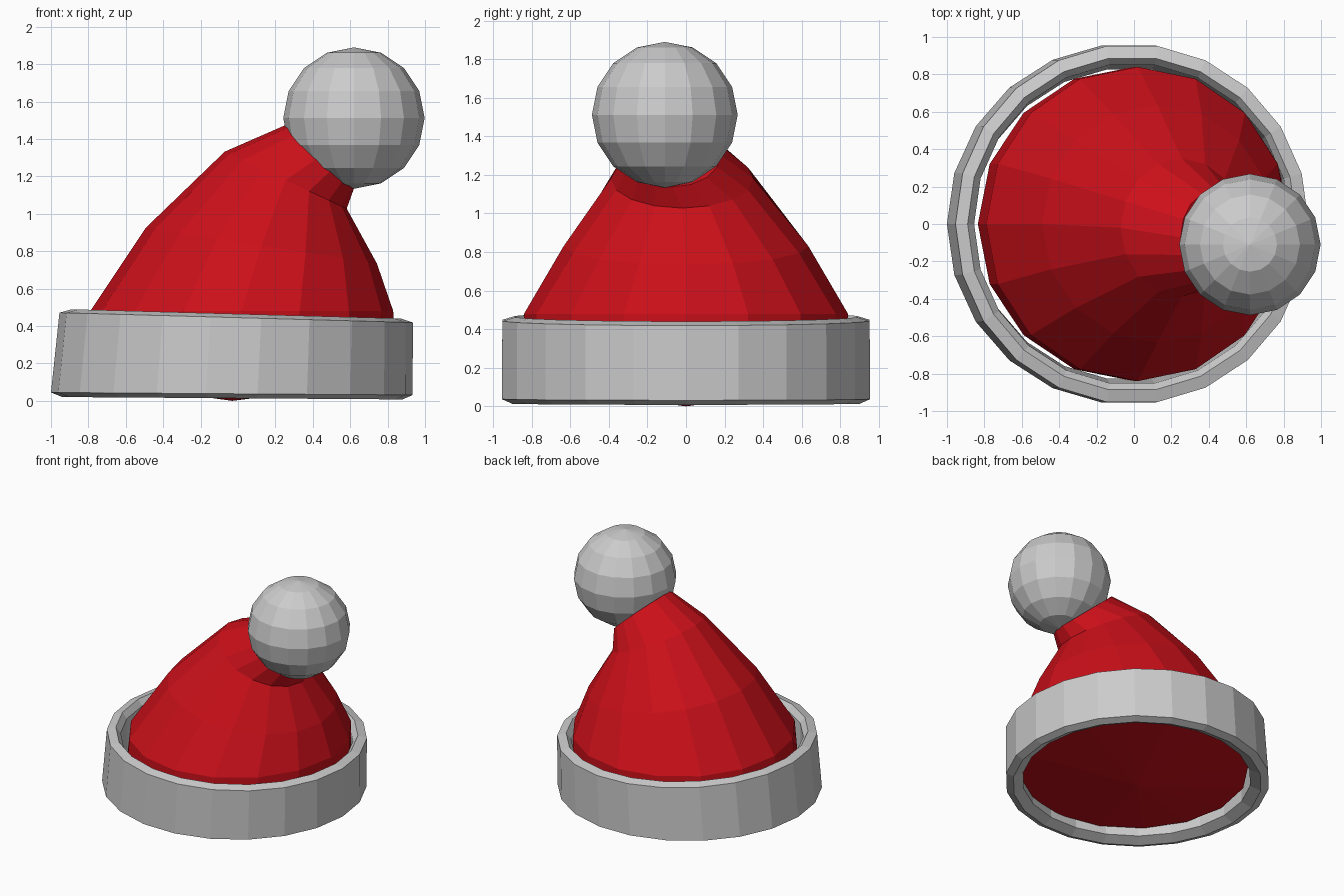
import bpy
import bmesh
from math import cos, sin, pi, radians

if "Cube" in bpy.data.objects:
    bpy.data.objects.remove(bpy.data.objects["Cube"])

red = bpy.data.materials.new("red_cloth")
red.diffuse_color = (0.6, 0.005, 0.01, 1)
red.use_nodes = True
red.node_tree.nodes["Principled BSDF"].inputs["Base Color"].default_value = red.diffuse_color


def ring(bm, n, centre, rx, ry, tilt):
    """Ellipse of vertices, tilted towards +x by the given degrees."""
    cx, cy, cz = centre
    a = radians(tilt)
    return [bm.verts.new((cx + rx * cos(2 * pi * i / n) * cos(a),
                          cy + ry * sin(2 * pi * i / n),
                          cz - rx * cos(2 * pi * i / n) * sin(a)))
            for i in range(n)]


def bridge(bm, lower, upper):
    n = len(lower)
    for i in range(n):
        j = (i + 1) % n
        bm.faces.new((lower[i], lower[j], upper[j], upper[i]))


def finish(bm, name, material=None):
    bmesh.ops.recalc_face_normals(bm, faces=bm.faces[:])
    mesh = bpy.data.meshes.new(name)
    bm.to_mesh(mesh)
    bm.free()
    obj = bpy.data.objects.new(name, mesh)
    bpy.context.collection.objects.link(obj)
    if material:
        mesh.materials.append(material)
    return obj


# Brim band: closed loop of rings, slightly leaning and lower on the right
bm = bmesh.new()
profile = [
    ((-0.033, 0, 0.038), 0.967, 0.965, 0.4),   # outer bottom
    ((-0.01, 0, 0.445), 0.945, 0.962, 1.6),    # outer top
    ((-0.01, 0, 0.465), 0.88, 0.895, 1.6),     # top ridge
    ((-0.01, 0, 0.42), 0.845, 0.86, 1.6),      # inner top
    ((-0.025, 0, 0.05), 0.835, 0.835, 0.4),    # inner bottom
    ((-0.03, 0, 0.014), 0.91, 0.91, 0.4),      # bottom ridge
]
loops = [ring(bm, 22, *p) for p in profile]
for k in range(len(loops)):
    bridge(bm, loops[k], loops[(k + 1) % len(loops)])
finish(bm, "brim_band")

# Drooping cloth cone, closed by a shallow fan underneath
bm = bmesh.new()
sections = [
    ((0.0, 0, 0.11), 0.835, 0.84, 0),
    ((0.02, 0, 0.48), 0.81, 0.84, 0),
    ((0.125, 0, 0.83), 0.625, 0.635, 8.8),
    ((0.255, -0.02, 1.18), 0.36, 0.37, 25),
    ((0.435, -0.07, 1.305), 0.25, 0.25, 42),
]
loops = [ring(bm, 16, *s) for s in sections]
for lower, upper in zip(loops, loops[1:]):
    bridge(bm, lower, upper)
bm.faces.new(loops[-1])
centre = bm.verts.new((-0.03, 0, 0))
for i in range(16):
    bm.faces.new((loops[0][i], centre, loops[0][(i + 1) % 16]))
finish(bm, "cloth_cone", red)

# Bobble on the tip
bm = bmesh.new()
bmesh.ops.create_uvsphere(bm, u_segments=16, v_segments=8, radius=0.378)
bobble = finish(bm, "bobble")
bobble.location = (0.62, -0.11, 1.512)
